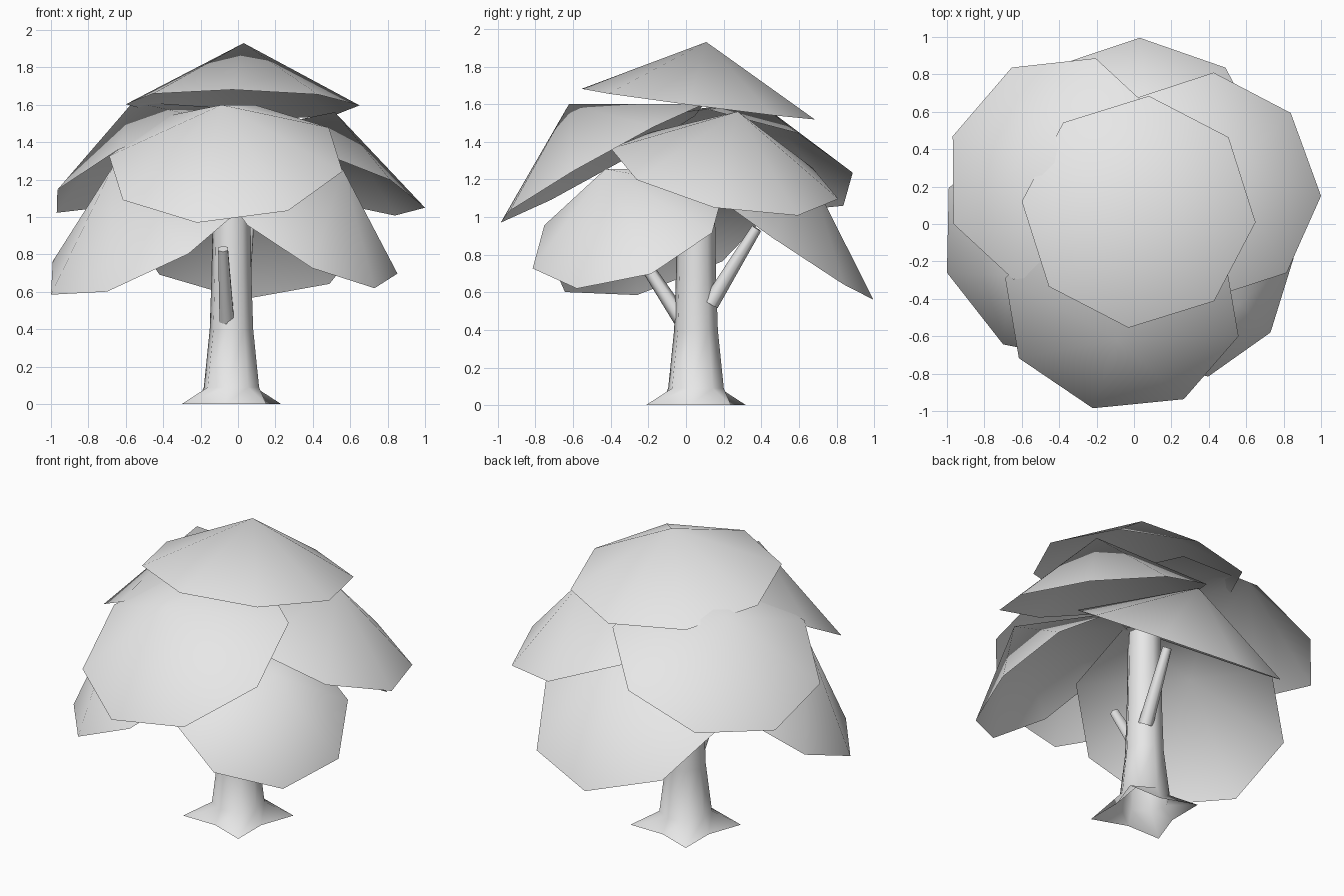
import bpy, bmesh
from math import cos, sin, pi, radians
from mathutils import Vector

cube = bpy.data.objects.get("Cube")
if cube:
    bpy.data.objects.remove(cube, do_unlink=True)

grey = bpy.data.materials.new("light_grey")
grey.use_nodes = True
grey.diffuse_color = (0.8, 0.8, 0.8, 1)
grey.node_tree.nodes["Principled BSDF"].inputs["Base Color"].default_value = (0.8, 0.8, 0.8, 1)


def finish(name, bm):
    """Turn a bmesh into a smooth-shaded grey object."""
    for f in bm.faces:
        f.smooth = True
    mesh = bpy.data.meshes.new(name)
    bm.to_mesh(mesh)
    bm.free()
    mesh.materials.append(grey)
    obj = bpy.data.objects.new(name, mesh)
    bpy.context.collection.objects.link(obj)
    return obj


def leaf_cap(name, center, rim, axis, height):
    """Open eight-sided cone, with one rim corner at the given point."""
    c, n = Vector(center), Vector(axis).normalized()
    u = Vector(rim) - c
    u -= n * u.dot(n)
    v = n.cross(u)
    bm = bmesh.new()
    apex = bm.verts.new(c + n * height)
    ring = [bm.verts.new(c + u * cos(k * pi / 4) + v * sin(k * pi / 4)) for k in range(8)]
    for k in range(8):
        bm.faces.new((ring[k], ring[(k + 1) % 8], apex))
    finish(name, bm)


def skin(bm, rings):
    """Join successive rings and close the last one."""
    n = len(rings[0])
    for a, b in zip(rings, rings[1:]):
        for k in range(n):
            j = (k + 1) % n
            bm.faces.new((a[k], a[j], b[j], b[k]))
    bm.faces.new(rings[-1])


def branch(name, start, end, r0, r1):
    """Tapered six-sided stub."""
    a, b = Vector(start), Vector(end)
    n = (b - a).normalized()
    u = n.cross(Vector((1, 0, 0))).normalized()
    v = n.cross(u)
    bm = bmesh.new()
    rings = [[bm.verts.new(p + (u * cos(k * pi / 3) + v * sin(k * pi / 3)) * r)
              for k in range(6)] for p, r in ((a, r0), (b, r1))]
    skin(bm, rings)
    obj = finish(name, bm)
    obj.data.polygons[len(obj.data.polygons) - 1].use_smooth = False


# Crown: one top cap, three middle caps, three lower caps
leaf_cap("top_leaves", (0.025, 0.065, 1.60), (0.65, 0.01, 1.6), (0.016, 0.13, 1), 0.333)
leaf_cap("middle_front_leaves", (-0.065, -0.445, 1.285), (-0.22, -0.985, 0.97), (-0.074, -0.562, 1), 0.362)
leaf_cap("middle_left_leaves", (0.41, 0.205, 1.23), (1.0, 0.15, 1.05), (0.325, 0.213, 1), 0.355)
leaf_cap("middle_right_leaves", (-0.425, 0.295, 1.297), (-0.97, 0.47, 1.025), (-0.42, 0.26, 1), 0.357)
leaf_cap("lower_left_leaves", (0.372, -0.307, 0.936), (0.73, -0.58, 0.62), (0.484, -0.312, 0.817), 0.39)
leaf_cap("lower_right_leaves", (-0.471, -0.141, 0.918), (-1.0, -0.26, 0.585), (-0.452, -0.319, 0.833), 0.43)
leaf_cap("lower_back_leaves", (0.045, 0.465, 0.925), (0.03, 0.995, 0.56), (0.05, 0.567, 0.824), 0.355)

# Trunk: height, radius at the root corners, radius between them
bm = bmesh.new()
rings = []
for z, tip, valley in ((0, 0.325, 0.19), (0.09, 0.155, 0.15), (0.4, 0.118, 0.118), (0.7, 0.108, 0.108), (1.2, 0.1, 0.1)):
    ring = []
    for k in range(8):
        a = radians(35) + k * pi / 4
        r = valley if k % 2 else tip
        ring.append(bm.verts.new((-0.035 + r * cos(a), 0.053 + r * sin(a), z)))
    rings.append(ring)
skin(bm, rings)
trunk = finish("trunk", bm)
trunk.data.polygons[len(trunk.data.polygons) - 1].use_smooth = False

# Branch stubs
branch("front_branch", (-0.06, -0.02, 0.45), (-0.08, -0.27, 0.83), 0.045, 0.03)
branch("back_branch", (0.02, 0.13, 0.54), (0.06, 0.375, 0.94), 0.045, 0.028)
